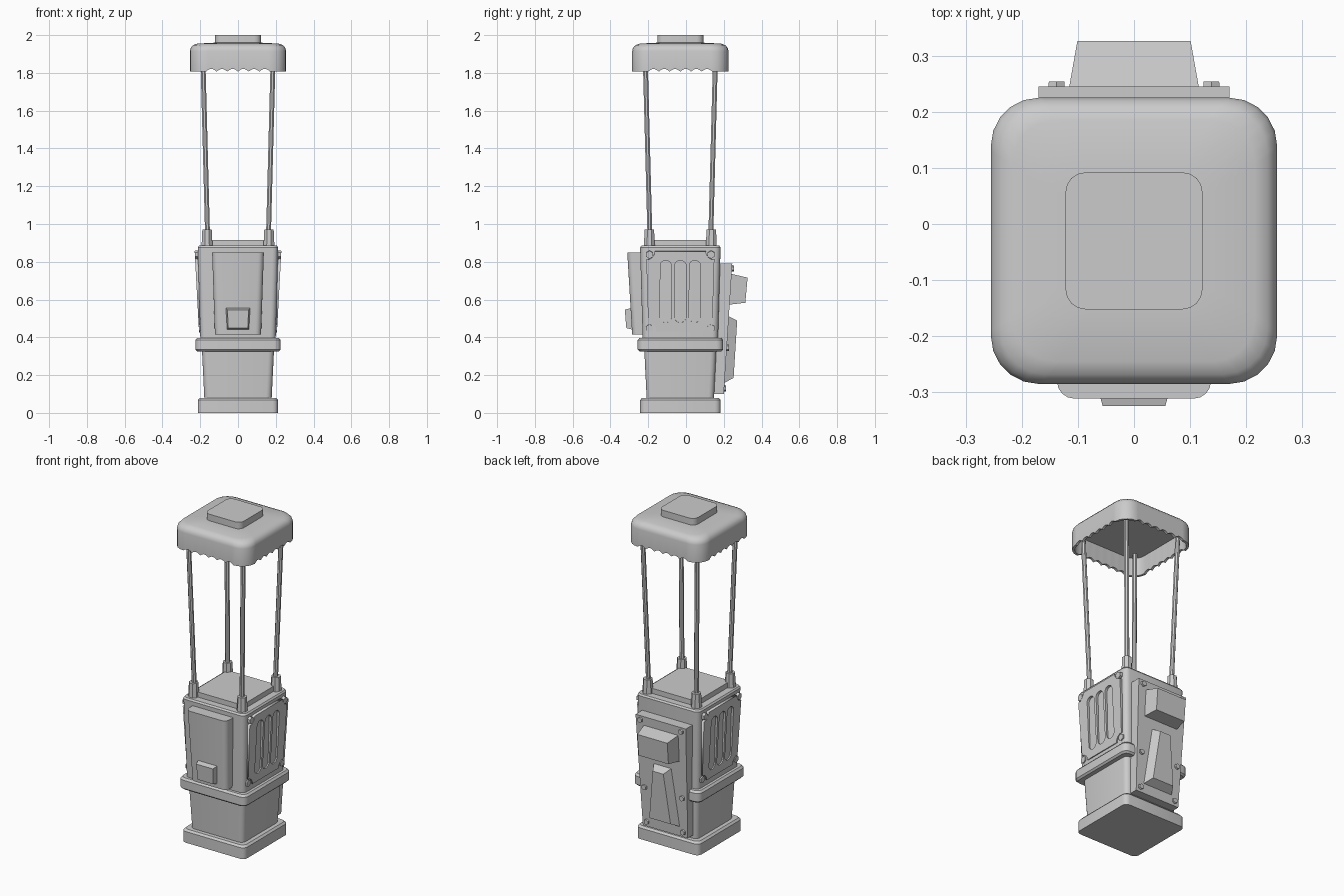
import bpy, bmesh, math
from mathutils import Vector, Matrix

if "Cube" in bpy.data.objects:
    bpy.data.objects.remove(bpy.data.objects["Cube"])

CY = -0.03  # depth centre of the main column


def finish(obj, angle=35):
    bpy.ops.object.select_all(action='DESELECT')
    obj.select_set(True)
    bpy.context.view_layer.objects.active = obj
    bpy.ops.object.shade_smooth_by_angle(angle=math.radians(angle))
    return obj


def loft(name, rings):
    """Skin a list of equal-length point loops and cap both ends."""
    bm = bmesh.new()
    loops = [[bm.verts.new(p) for p in ring] for ring in rings]
    n = len(loops[0])
    for a, b in zip(loops, loops[1:]):
        for i in range(n):
            j = (i + 1) % n
            bm.faces.new((a[i], a[j], b[j], b[i]))
    bm.faces.new(loops[0][::-1])
    bm.faces.new(loops[-1])
    bmesh.ops.recalc_face_normals(bm, faces=bm.faces)
    mesh = bpy.data.meshes.new(name)
    bm.to_mesh(mesh)
    bm.free()
    obj = bpy.data.objects.new(name, mesh)
    bpy.context.collection.objects.link(obj)
    return finish(obj)


def square(z, h, r, segs=4, edge=1, wave=0.0):
    """Rounded square loop; optional scallops along the straight edges."""
    pts = []
    for q in range(4):
        turn = Matrix.Rotation(q * math.pi / 2, 3, 'Z')
        local = []
        for k in range(segs + 1):
            a = k / segs * math.pi / 2
            local.append(Vector((h - r + r * math.cos(a), h - r + r * math.sin(a), z)))
        for k in range(1, edge):
            t = k / edge
            local.append(Vector(((h - r) * (1 - 2 * t), h,
                                 z + wave * abs(math.sin(t * 6 * math.pi)))))
        pts += [turn @ p + Vector((0, CY, 0)) for p in local]
    return pts


def tower(name, profile, **kw):
    return loft(name, [square(*p, **kw) for p in profile])


def rod(name, a, b, ra, rb, sides=8):
    a, b = Vector(a), Vector(b)
    rot = (b - a).to_track_quat('Z', 'Y')
    circle = [Vector((math.cos(t), math.sin(t), 0))
              for t in (2 * math.pi * (i + .5) / sides for i in range(sides))]
    return loft(name, [[c + rot @ (p * r) for p in circle] for c, r in ((a, ra), (b, rb))])


def trapezoid(y_top, y_bot, top, bot, z_top, z_bot):
    return [(-top, y_top, z_top), (top, y_top, z_top), (bot, y_bot, z_bot), (-bot, y_bot, z_bot)]


# stacked column
tower("base", [(0, .213, .03), (.068, .213, .03), (.08, .203, .03)])
tower("lower_body", [(.07, .178, .03), (.34, .191, .03)])
tower("waist_band", [(.325, .216, .03), (.335, .226, .035), (.385, .226, .035), (.397, .216, .03)])
tower("upper_body", [(.38, .199, .03), (.875, .213, .03), (.885, .206, .028)])
tower("deck", [(.87, .165, .01), (.916, .165, .01)])

# hollow canopy: inner ceiling, inner wall, scalloped lip, outer wall, crown
canopy = [(1.915, .235, .07, 0), (1.807, .24, .07, .014), (1.807, .255, .085, .014),
          (1.915, .255, .085, 0), (1.932, .251, .085, 0), (1.947, .238, .08, 0),
          (1.955, .215, .075, 0), (1.96, .12, .04, 0)]
loft("canopy", [square(z, h, r, 5, 36, w) for z, h, r, w in canopy])
tower("canopy_cap", [(1.94, .122, .035), (2.0, .122, .035)])

# corner posts and sockets
for sx in (-1, 1):
    for sy in (-1, 1):
        rod("post_socket", (sx * .164, CY + sy * .164, .87), (sx * .164, CY + sy * .164, .97), .032, .027)
        rod("post", (sx * .161, CY + sy * .161, .93), (sx * .187, CY + sy * .187, 1.92), .014, .014)


# front door, rounded front edges, leaning outward towards the top
def door_ring(z, half, front):
    r, back = .03, -.21
    pts = [(half, back, z)]
    for side in (1, -1):
        arc = [(side * (half - r + r * math.cos(a)), front + r - r * math.sin(a), z)
               for a in (k * math.pi / 8 for k in range(5))]
        pts += arc if side > 0 else arc[::-1]
    return pts + [(-half, back, z)]


loft("front_door", [door_ring(.415, .122, -.285), door_ring(.85, .137, -.311)])
loft("door_latch", [trapezoid(-.29, -.28, .065, .059, .555, .44),
                    trapezoid(-.324, -.316, .056, .052, .546, .449)])

# vented side panels: filled outline with concave corners and three slots
TILT = .054
half_h, notch = .213, .045


def add_spline(curve, pts):
    s = curve.splines.new('POLY')
    s.points.add(len(pts) - 1)
    for p, (u, v) in zip(s.points, pts):
        p.co = (u, v, 0, 1)
    s.use_cyclic_u = True


outline = []
for q, (su, sv) in enumerate(((1, 1), (-1, 1), (-1, -1), (1, -1))):
    w = .18 if sv > 0 else .17
    arc = [(su * (w - notch * math.sin(a)), sv * (half_h - notch * math.cos(a)))
           for a in (k * math.pi / 8 for k in range(5))]
    outline += arc if q % 2 == 0 else arc[::-1]

for side in (-1, 1):
    place = Matrix(((0, math.sin(TILT) * side, math.cos(TILT) * side, .207 * side),
                    (side, 0, 0, CY),
                    (0, math.cos(TILT), -math.sin(TILT), .643),
                    (0, 0, 0, 1)))
    curve = bpy.data.curves.new("side_panel", 'CURVE')
    curve.dimensions, curve.fill_mode, curve.extrude = '2D', 'BOTH', .011
    add_spline(curve, outline)
    for c in (-.077, 0, .077):
        slot = [(c + .031 * math.cos(a), (.134 if a < math.pi else -.134) + .031 * math.sin(a))
                for a in [k * math.pi / 8 for k in range(9)] +
                [math.pi + .0001 + k * math.pi / 8 for k in range(9)]]
        add_spline(curve, slot)
    panel = bpy.data.objects.new("side_panel", curve)
    bpy.context.collection.objects.link(panel)
    panel.matrix_world = place
    bpy.ops.object.select_all(action='DESELECT')
    panel.select_set(True)
    bpy.context.view_layer.objects.active = panel
    bpy.ops.object.convert(target='MESH')
    for u in (-1, 1):
        for v in (-1, 1):
            p = (u * .163, v * .195)
            rod("side_bolt", place @ Vector((*p, -.02)), place @ Vector((*p, .011)), .023, .021, 6)

# back service plate with bolts
loft("back_plate", [trapezoid(.15, .14, .17, .152, .79, .1), trapezoid(.245, .2, .17, .152, .79, .1)])
for sx in (-1, 1):
    for z in (.765, .345, .13):
        y = .2 + (z - .1) * .065
        x = .122 + (z - .1) * .024
        rod("back_bolt", (sx * x, y - .015, z), (sx * x, y + .011, z), .018, .016, 6)

# tapered boxes on the back plate
loft("back_box", [trapezoid(.23, .22, .118, .118, .738, .572), trapezoid(.326, .314, .101, .101, .716, .583)])
loft("back_wedge", [trapezoid(.22, .195, .062, .105, .515, .155), trapezoid(.271, .252, .036, .072, .488, .185)])
